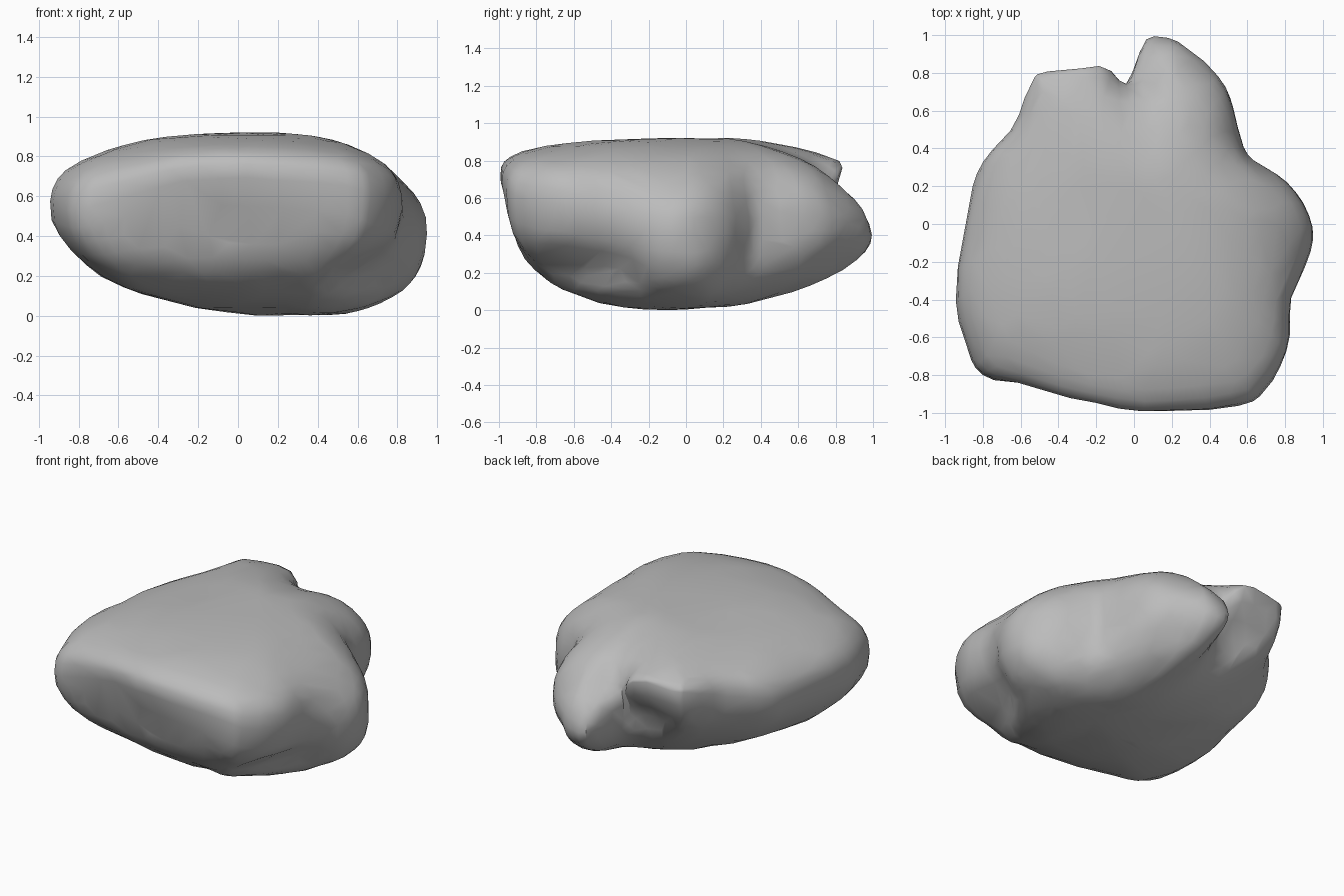
import bpy
import math
from mathutils import Vector, noise

if "Cube" in bpy.data.objects:
    bpy.data.objects.remove(bpy.data.objects["Cube"])

# Widest rim of the boulder: x, y and height
RIM = [Vector(p) for p in (
    (.94, -.15, .42), (.93, .05, .42), (.82, .22, .42), (.64, .33, .42),
    (.57, .45, .45), (.51, .64, .5), (.45, .78, .5), (.3, .92, .45),
    (.2, .99, .42), (.06, .99, .42), (-.04, .8, .55), (-.18, .84, .77),
    (-.48, .8, .77), (-.55, .74, .75), (-.65, .5, .68), (-.8, .33, .63),
    (-.88, .1, .6), (-.94, -.4, .59), (-.88, -.67, .55), (-.8, -.8, .54),
    (-.6, -.86, .6), (-.3, -.94, .68), (.05, -1, .7), (.55, -.96, .66),
    (.7, -.88, .6), (.81, -.68, .57), (.84, -.4, .5))]
CROWN = Vector((.05, .15, .925))
BASE = Vector((.3, 0, .01))

# Hollows: centre, radii, push
DENTS = [
    ((-.1, -.88, .48), (.45, .35, .18), (0, .075, 0)),
    ((.72, -.6, .2), (.3, .38, .17), (-.16, .05, .03)),
    ((-.15, .72, .5), (.25, .25, .16), (0, -.1, 0)),
    ((.05, .76, .66), (.09, .15, .13), (0, -.03, -.06)),
]


def smooth_loop(points, steps):
    """Closed Catmull-Rom curve through the points."""
    out = []
    n = len(points)
    for i in range(n):
        a, b, c, d = (points[(i + k) % n] for k in (-1, 0, 1, 2))
        for s in range(steps):
            t = s / steps
            out.append(.5 * (2 * b + (c - a) * t
                             + (2 * a - 5 * b + 4 * c - d) * t ** 2
                             + (3 * b - a - 3 * c + d) * t ** 3))
    return out


def soften(points, reach):
    """Average each point of a closed loop with its neighbours."""
    n = len(points)
    span = range(-reach, reach + 1)
    return [sum((points[(i + k) % n] for k in span), Vector()) / len(span)
            for i in range(n)]


def arc_point(edge, soft, angle, upper):
    """Point on the rounded arc between the rim and the crown or base."""
    pole = CROWN if upper else BASE
    way = (edge - pole).to_2d().normalized()
    front, back = max(-way.y, 0), max(way.y, 0)
    if upper:
        power = 2.25 + 1.2 * front ** 4 - .45 * back ** 4
    else:
        power = 2.1 + .9 * max(way.x, 0) + .5 * front - .2 * back
    out = math.cos(angle) ** (2 / power)
    rise = math.sin(angle) ** (2 / power)
    # Rim detail fades towards the middle
    rim_here = soft.lerp(edge, out ** 4)
    p = pole.lerp(rim_here, out)
    p.z = rim_here.z + (pole.z - rim_here.z) * rise
    return p


def weather(p):
    """Press in the hollows and roughen the sides and underside."""
    q = p.copy()
    for centre, radii, push in DENTS:
        d = sum(((p[k] - centre[k]) / radii[k]) ** 2 for k in range(3))
        q += Vector(push) * math.exp(-d)
    rough = .006 if p.z > .8 else .014
    return q + noise.noise_vector(p * 5) * rough


# Boulder: rings from crown to rim to base
rim = smooth_loop(RIM, 3)
soft_rim = soften(rim, 5)
count = len(rim)
RINGS = 12
verts = [CROWN.copy()]
for i in range(RINGS - 1, -RINGS, -1):
    angle = abs(i) / RINGS * math.pi / 2
    verts += [weather(arc_point(e, s, angle, i >= 0))
              for e, s in zip(rim, soft_rim)]
verts.append(BASE.copy())

faces = []
last = len(verts) - 1
rows = 2 * RINGS - 1
for j in range(count):
    k = (j + 1) % count
    faces.append((0, 1 + j, 1 + k))
    for r in range(rows - 1):
        a, b = 1 + r * count, 1 + (r + 1) * count
        faces.append((a + j, b + j, b + k, a + k))
    end = 1 + (rows - 1) * count
    faces.append((end + j, last, end + k))

low = min(v.z for v in verts)
mesh = bpy.data.meshes.new("boulder")
mesh.from_pydata([v - Vector((0, 0, low)) for v in verts], [], faces)
boulder = bpy.data.objects.new("boulder", mesh)
bpy.context.collection.objects.link(boulder)

# Irregular stone facets
reduce = boulder.modifiers.new("facets", "DECIMATE")
reduce.ratio = .45

# Stone colour
stone = bpy.data.materials.new("grey stone")
stone.use_nodes = True
GREY = (.5, .5, .5, 1)
stone.diffuse_color = GREY
stone.node_tree.nodes["Principled BSDF"].inputs["Base Color"].default_value = GREY
mesh.materials.append(stone)

bpy.ops.object.select_all(action="DESELECT")
boulder.select_set(True)
bpy.context.view_layer.objects.active = boulder
bpy.ops.object.modifier_apply(modifier="facets")
bpy.ops.object.shade_smooth_by_angle(angle=math.radians(40))
